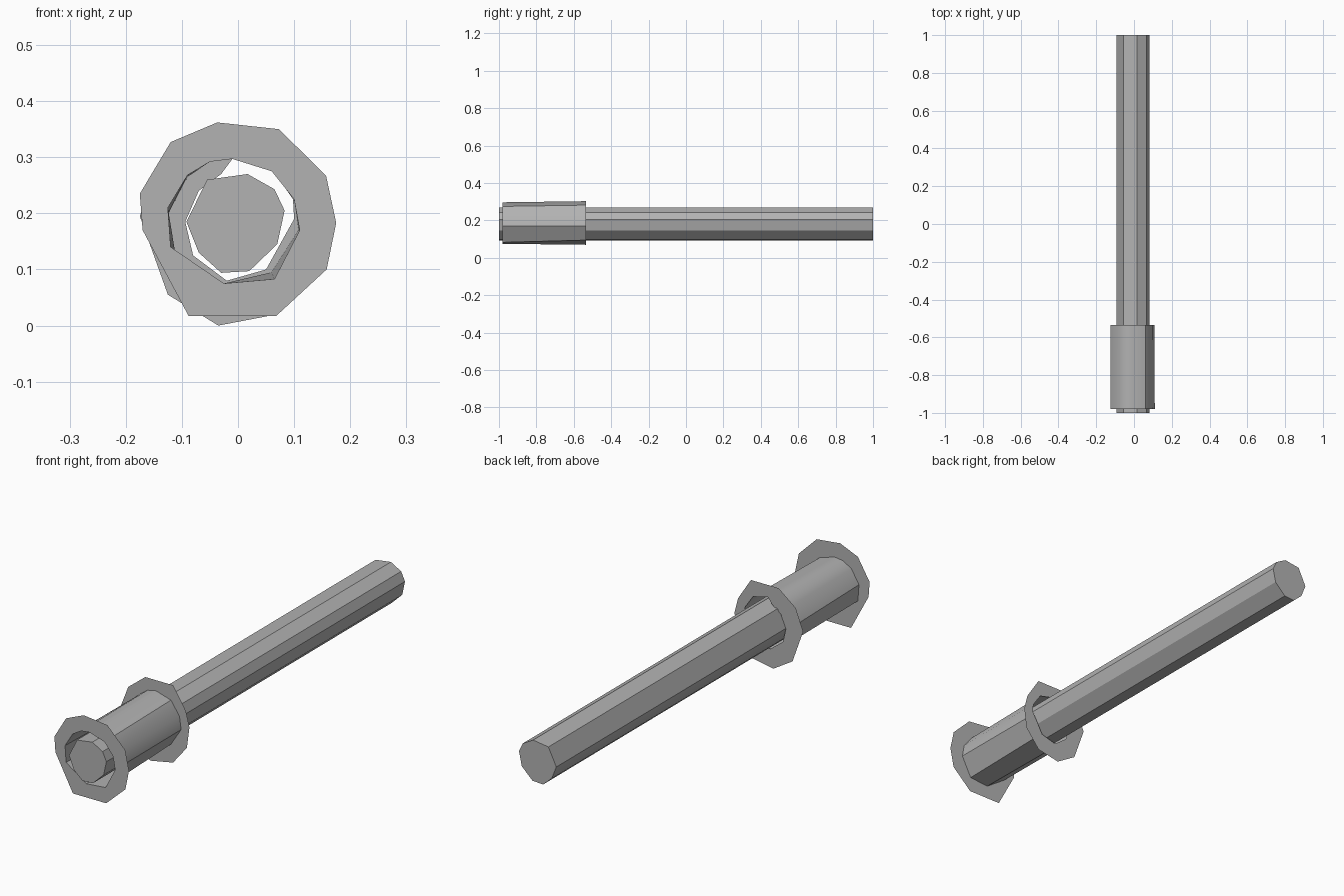
import bpy, bmesh, math
from mathutils import Vector

cube = bpy.data.objects.get("Cube")
if cube:
    bpy.data.objects.remove(cube, do_unlink=True)

GREY = (0.45, 0.45, 0.45, 1)
grey = bpy.data.materials.new("plain grey")
grey.use_nodes = True
grey.diffuse_color = GREY
grey.node_tree.nodes["Principled BSDF"].inputs["Base Color"].default_value = GREY


def ring(bm, points, y):
    """Closed loop of vertices and edges from (x, z) points."""
    verts = [bm.verts.new((x, y, z)) for x, z in points]
    edges = [bm.edges.new((v, verts[(i + 1) % len(verts)])) for i, v in enumerate(verts)]
    return verts, edges


def finish(bm, name):
    mesh = bpy.data.meshes.new(name)
    bm.to_mesh(mesh)
    bm.free()
    obj = bpy.data.objects.new(name, mesh)
    bpy.context.collection.objects.link(obj)
    mesh.materials.append(grey)
    bpy.ops.object.select_all(action="DESELECT")
    obj.select_set(True)
    bpy.context.view_layer.objects.active = obj
    bpy.ops.object.shade_smooth_by_angle(angle=math.radians(32))


def tube(name, front, back, y0, y1, capped):
    bm = bmesh.new()
    a, _ = ring(bm, front, y0)
    b, _ = ring(bm, back, y1)
    n = len(a)
    for i in range(n):
        j = (i + 1) % n
        bm.faces.new((a[j], a[i], b[i], b[j]))
    if capped:
        bm.faces.new(a)
        bm.faces.new(b[::-1])
        bmesh.ops.recalc_face_normals(bm, faces=bm.faces)
    finish(bm, name)


def flange(name, outer, hole, y):
    bm = bmesh.new()
    _, e1 = ring(bm, outer, y)
    _, e2 = ring(bm, hole, y)
    bmesh.ops.triangle_fill(bm, edges=e1 + e2, use_beauty=True, normal=Vector((0, -1, 0)))
    finish(bm, name)


# Cross-sections as (x, z), clockwise from the top
shaft = [(.017, .27), (.065, .243), (.083, .205), (.07, .145), (.02, .097),
         (-.03, .094), (-.07, .13), (-.092, .185), (-.055, .26)]
sleeve_front = [(-.01, .297), (.06, .275), (.1, .225), (.11, .17), (.065, .083),
                (-.025, .075), (-.12, .14), (-.125, .21), (-.09, .268), (-.05, .292)]
sleeve_back = [(-.01, .303), (.06, .282), (.1, .225), (.108, .17), (.06, .095),
               (-.025, .07), (-.112, .13), (-.124, .2), (-.09, .265), (-.05, .295)]
back_hole = [(-.01, .297), (.06, .28), (.098, .225), (.1, .19), (.05, .1),
             (-.02, .08), (-.08, .125), (-.094, .185), (-.07, .24), (-.03, .27)]
front_rim = [(-.037, .362), (.073, .35), (.157, .267), (.175, .183), (.158, .1),
             (.068, .017), (-.088, .017), (-.17, .17), (-.175, .235), (-.12, .327)]
back_rim = [(-.06, .348), (.07, .348), (.13, .255), (.147, .19), (.135, .1),
            (.07, .02), (-.035, 0), (-.125, .055), (-.175, .195), (-.14, .285)]

# Long solid rod, loose hollow sleeve, and a thin collar at each sleeve end
tube("shaft", shaft, shaft, -1, 1, True)
tube("sleeve", sleeve_front, sleeve_back, -.98, -.535, False)
flange("front_flange", front_rim, sleeve_front, -.98)
flange("back_flange", back_rim, back_hole, -.535)
